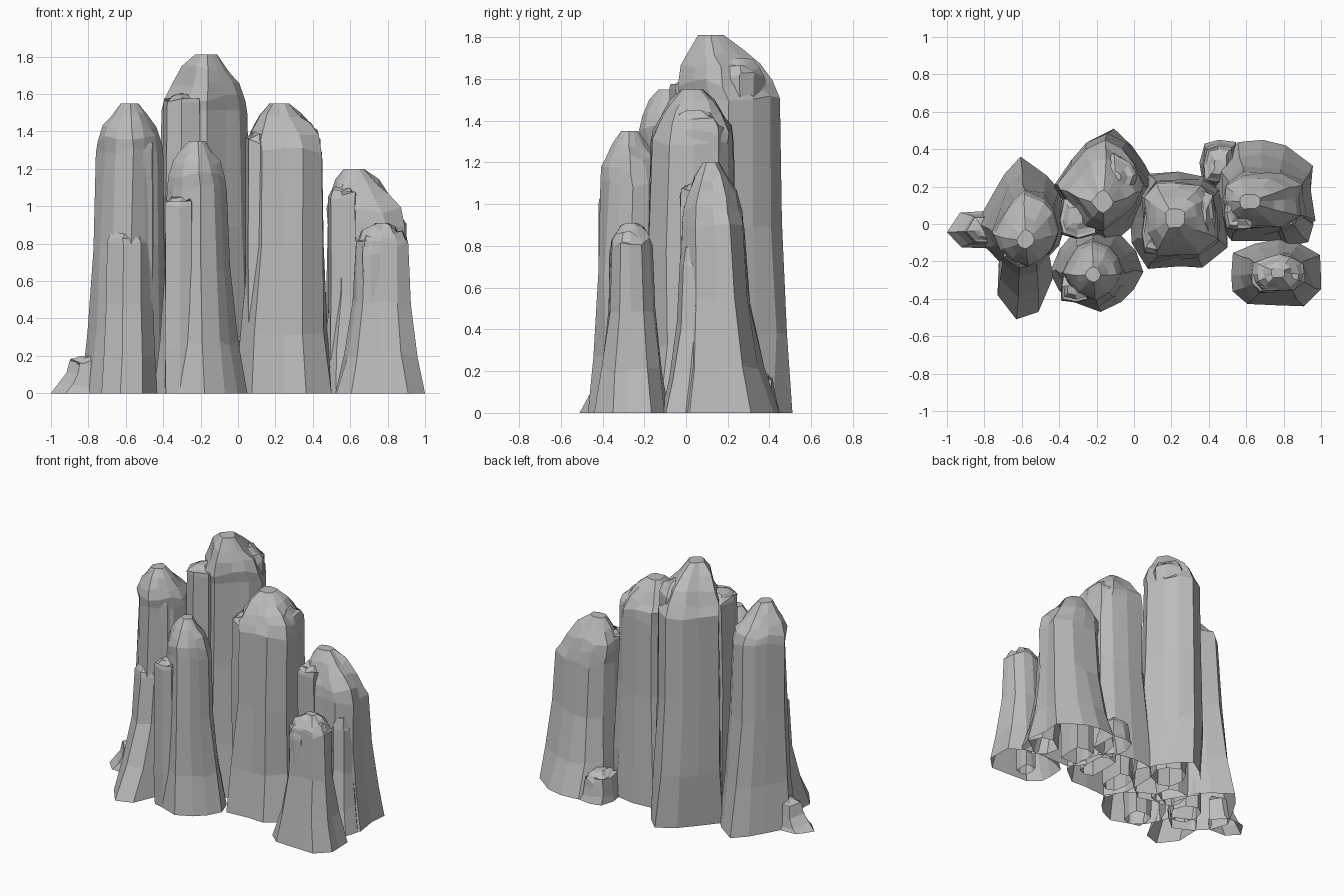
import bpy
import bmesh
import math
import random

random.seed(7)

cube = bpy.data.objects.get("Cube")
if cube:
    bpy.data.objects.remove(cube, do_unlink=True)

# One plain stone material
grey = (.5, .5, .5, 1)
stone = bpy.data.materials.new("grey stone")
stone.use_nodes = True
stone.diffuse_color = grey
stone.node_tree.nodes["Principled BSDF"].inputs["Base Color"].default_value = grey

# Exponents of the rounded cross-section outline
SQUARE, ROUND, DIAMOND = 4.5, 2.2, 1.35
CROWN_STEPS = 4


def fit(values, centre, half):
    """Make values span exactly centre - half to centre + half."""
    low, high = min(values), max(values)
    return [centre + half * (2 * (v - low) / (high - low) - 1) for v in values]


def mix(a, b, t):
    return [p + (q - p) * t for p, q in zip(a, b)]


def profile(base, body, tip, shoulder, height):
    """Yield (z, section): a foot that eases into the body, then a domed crown."""
    for t in (0, .25, .6):
        yield shoulder * t, mix(base, body, 1 - (1 - t) ** 2)
    for step in range(CROWN_STEPS + 1):
        t = step / CROWN_STEPS
        x, y = mix(body[:2], tip, t)
        shrink = math.cos(math.radians(75) * t)
        z = shoulder + (height - shoulder) * t
        yield z, (x, y, body[2] * shrink, body[3] * shrink)


def rock(name, power, sides, base, shoulder, height, body=None, tip=None):
    """Loft an open-bottomed faceted rock; sections are (x, y, half width, half depth)."""
    body = body or base
    tip = tip or body[:2]
    columns = []
    for k in range(sides):
        angle = math.tau * (k + random.uniform(-.15, .15)) / sides
        c, s = math.cos(angle), math.sin(angle)
        radius = (abs(c) ** power + abs(s) ** power) ** (-1 / power)
        columns.append((c, s, radius * random.uniform(.9, 1.06)))

    bm = bmesh.new()
    loops = []
    for z, (x, y, width, depth) in profile(base, body, tip, shoulder, height):
        radii = [radius * random.uniform(.95, 1.05) for c, s, radius in columns]
        xs = fit([col[0] * r for col, r in zip(columns, radii)], x, width)
        ys = fit([col[1] * r for col, r in zip(columns, radii)], y, depth)
        wobble = .02 if 0 < z < height else 0
        loops.append([bm.verts.new((px, py, z + random.uniform(-wobble, wobble)))
                      for px, py in zip(xs, ys)])
    for low, high in zip(loops, loops[1:]):
        for k in range(sides):
            n = (k + 1) % sides
            bm.faces.new((low[k], low[n], high[n], high[k]))
    bm.faces.new(loops[-1])

    mesh = bpy.data.meshes.new(name)
    bm.to_mesh(mesh)
    bm.free()
    mesh.materials.append(stone)
    bpy.context.collection.objects.link(bpy.data.objects.new(name, mesh))


# Main pillars
rock("tall_back_pillar", DIAMOND, 12, base=(-.15, .2, .28, .31),
     body=(-.18, .21, .23, .24), tip=(-.17, .12), shoulder=1.5, height=1.81)
rock("left_pillar", DIAMOND, 12, base=(-.6, .04, .24, .32),
     body=(-.58, -.02, .18, .2), tip=(-.58, -.08), shoulder=1.3, height=1.55)
rock("front_pillar", DIAMOND, 12, base=(-.2, -.23, .25, .24),
     body=(-.22, -.25, .16, .16), tip=(-.22, -.27), shoulder=1.1, height=1.35)
rock("centre_pillar", SQUARE, 12, base=(.24, .02, .26, .26),
     body=(.25, .03, .2, .2), tip=(.22, .03), shoulder=1.3, height=1.55)
rock("right_back_pillar", SQUARE, 12, base=(.7, .18, .27, .27),
     body=(.69, .13, .21, .15), tip=(.62, .12), shoulder=.9, height=1.2)
rock("right_front_pillar", SQUARE, 12, base=(.76, -.26, .24, .18),
     body=(.77, -.26, .14, .1), shoulder=.8, height=.91)

# Buttresses and loose rocks around the foot
rock("front_left_buttress", DIAMOND, 7, base=(-.58, -.3, .15, .21),
     body=(-.58, -.14, .12, .1), shoulder=.8, height=.9)
rock("far_left_rock", DIAMOND, 6, base=(-.85, -.03, .15, .1),
     body=(-.8, -.03, .1, .07), shoulder=.16, height=.2)
rock("back_rock", SQUARE, 8, base=(.45, .32, .1, .13),
     body=(.45, .32, .08, .1), shoulder=.15, height=.2)
rock("right_foot_rock", ROUND, 7, base=(.84, 0, .12, .12),
     body=(.8, .05, .08, .08), shoulder=.7, height=.85)

# Broken shoulders standing beside the crowns
rock("tall_pillar_front_shoulder", SQUARE, 8, base=(-.3, .03, .1, .11),
     shoulder=1.55, height=1.6)
rock("tall_pillar_back_shoulder", ROUND, 8, base=(-.1, .25, .12, .13),
     shoulder=1.6, height=1.7)
rock("left_pillar_shoulder", ROUND, 8, base=(-.52, -.07, .1, .12),
     shoulder=1.3, height=1.45)
rock("front_pillar_shoulder", SQUARE, 8, base=(-.31, -.33, .08, .09),
     shoulder=1, height=1.05)
rock("centre_pillar_left_shoulder", SQUARE, 8, base=(.11, -.04, .07, .12),
     shoulder=1.35, height=1.4)
rock("centre_pillar_right_shoulder", SQUARE, 8, base=(.37, .04, .07, .14),
     shoulder=1.35, height=1.45)
rock("right_back_shoulder", SQUARE, 8, base=(.56, .07, .08, .1),
     shoulder=1.05, height=1.1)
rock("right_front_shoulder", SQUARE, 8, base=(.71, -.31, .05, .06),
     shoulder=.75, height=.85)
